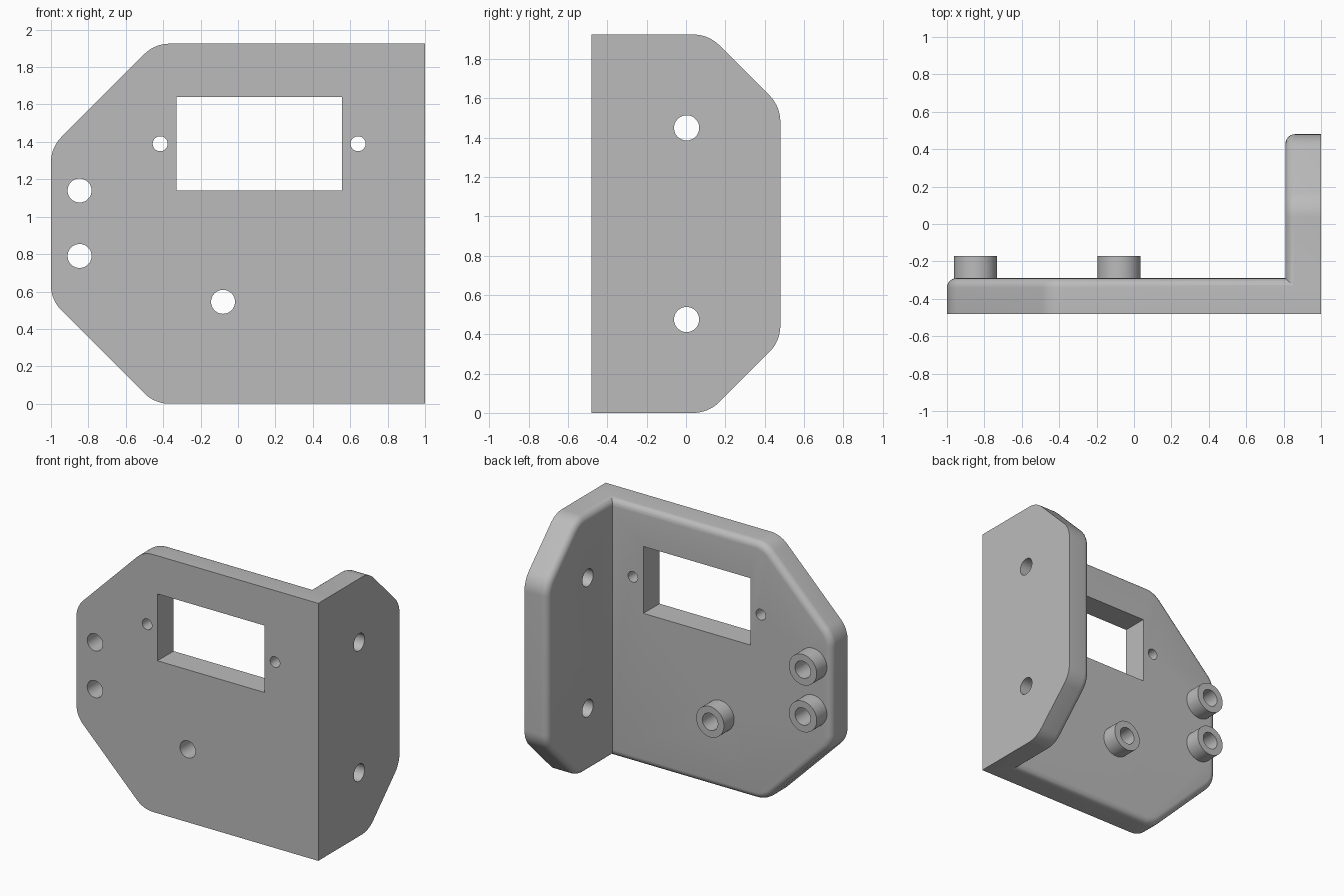
import bpy, bmesh, math
from mathutils import Matrix, Vector

if "Cube" in bpy.data.objects:
    bpy.data.objects.remove(bpy.data.objects["Cube"], do_unlink=True)

H = 1.925          # height of both walls
DEPTH = 0.48       # half depth
INNER_Y = -0.29    # back of the front plate
INNER_X = 0.81     # inner face of the side flange
HOLE_R = 0.064

grey = bpy.data.materials.new("plain grey")
grey.use_nodes = True
grey.diffuse_color = (0.5, 0.5, 0.5, 1)
grey.node_tree.nodes["Principled BSDF"].inputs["Base Color"].default_value = (0.5, 0.5, 0.5, 1)


def make_object(name, bm):
    bmesh.ops.recalc_face_normals(bm, faces=bm.faces[:])
    mesh = bpy.data.meshes.new(name)
    bm.to_mesh(mesh)
    bm.free()
    mesh.materials.append(grey)
    obj = bpy.data.objects.new(name, mesh)
    bpy.context.collection.objects.link(obj)
    return obj


def fillet(prev, corner, nxt, radius, steps=10):
    """Points of an arc that rounds one 45 degree corner."""
    t = radius * math.tan(math.pi / 8)
    a = corner + (prev - corner).normalized() * t
    b = corner + (nxt - corner).normalized() * t
    mid = (a + b) / 2 - corner
    centre = corner + mid.normalized() * math.hypot(radius, t)
    start = a - centre
    sign = 1 if start.cross(b - centre) > 0 else -1
    return [centre + Matrix.Rotation(sign * math.pi / 4 * i / steps, 2) @ start
            for i in range(steps + 1)]


def wall(name, root, tip, cut, place, outer, inner):
    """Slab with two clipped corners and a rounded rim on its inner face."""
    s = 1 if tip > root else -1
    pts = [Vector(p) for p in ((root, 0), (tip - s * cut, 0), (tip, cut),
                               (tip, H - cut), (tip - s * cut, H), (root, H))]
    outline = [pts[0]]
    for i in range(1, 5):
        outline += fillet(pts[i - 1], pts[i], pts[i + 1], 0.19)
    outline.append(pts[5])
    bm = bmesh.new()
    lo = [bm.verts.new(place(p.x, p.y, outer)) for p in outline]
    hi = [bm.verts.new(place(p.x, p.y, inner)) for p in outline]
    bm.faces.new(lo)
    bm.faces.new(hi)
    n = len(outline)
    for i in range(n):
        bm.faces.new((lo[i], lo[(i + 1) % n], hi[(i + 1) % n], hi[i]))
    bmesh.ops.recalc_face_normals(bm, faces=bm.faces[:])
    rim = [bm.edges.get((hi[i], hi[i + 1])) for i in range(n - 1)]
    bmesh.ops.bevel(bm, geom=rim, offset=0.05, segments=6, profile=0.5, affect='EDGES')
    return make_object(name, bm)


def cylinder(name, centre, radius, length, axis):
    bm = bmesh.new()
    turn = Matrix.Rotation(math.pi / 2, 4, 'X' if axis == 'Y' else 'Y')
    bmesh.ops.create_cone(bm, cap_ends=True, segments=48, radius1=radius, radius2=radius,
                          depth=length, matrix=Matrix.Translation(centre) @ turn)
    return make_object(name, bm)


def box(name, centre, size):
    bm = bmesh.new()
    bmesh.ops.create_cube(bm, size=1, matrix=Matrix.Translation(centre) @ Matrix.Diagonal((*size, 1)))
    return make_object(name, bm)


def combine(target, other, operation):
    mod = target.modifiers.new(operation.lower(), 'BOOLEAN')
    mod.operation = operation
    mod.solver = 'EXACT'
    mod.object = other
    bpy.context.view_layer.objects.active = target
    bpy.ops.object.modifier_apply(modifier=mod.name)
    bpy.data.objects.remove(other, do_unlink=True)


# Front plate and side flange
bracket = wall("bracket", 1, -1, 0.555, lambda u, v, w: (u, w, v), -DEPTH, INNER_Y)
flange = wall("side_flange", -DEPTH, DEPTH, 0.365, lambda u, v, w: (w, u, v), 1, INNER_X)
combine(bracket, flange, 'UNION')

# Bosses with through holes
for x, z in ((-0.847, 1.14), (-0.847, 0.79), (-0.08, 0.545)):
    combine(bracket, cylinder("boss", (x, -0.25, z), 0.115, 0.16, 'Y'), 'UNION')
    combine(bracket, cylinder("boss_hole", (x, -0.3, z), HOLE_R, 1, 'Y'), 'DIFFERENCE')

# Window and its two small screw holes
combine(bracket, box("window", (0.113, -0.4, 1.39), (0.885, 0.6, 0.5)), 'DIFFERENCE')
for x in (-0.416, 0.642):
    combine(bracket, cylinder("screw_hole", (x, -0.4, 1.39), 0.04, 0.6, 'Y'), 'DIFFERENCE')

# Mounting holes in the flange
for z in (0.475, 1.45):
    combine(bracket, cylinder("flange_hole", (0.9, 0.003, z), HOLE_R, 0.6, 'X'), 'DIFFERENCE')

# Smooth curved areas, keep hard edges
bpy.ops.object.select_all(action='DESELECT')
bracket.select_set(True)
bpy.context.view_layer.objects.active = bracket
bpy.ops.object.shade_smooth_by_angle(angle=math.radians(30))
